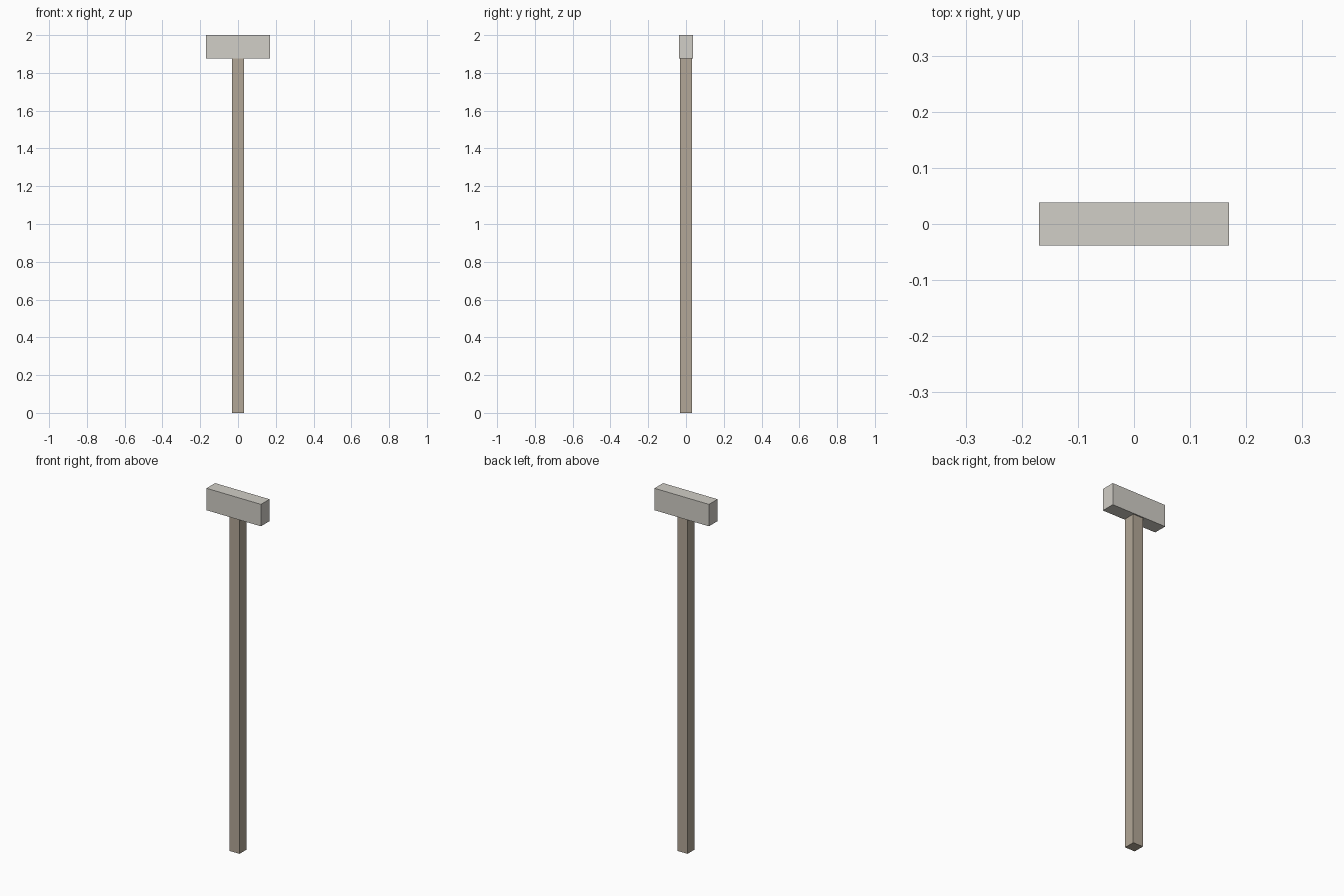
import bpy

if "Cube" in bpy.data.objects:
    bpy.data.objects.remove(bpy.data.objects["Cube"])


def box(name, size, z_bottom, color):
    """Axis-aligned box centred on x = y = 0, resting on z_bottom."""
    bpy.ops.mesh.primitive_cube_add(size=1, location=(0, 0, z_bottom + size[2] / 2))
    obj = bpy.context.object
    obj.name = name
    obj.scale = size
    bpy.ops.object.transform_apply(location=False, rotation=False, scale=True)
    mat = bpy.data.materials.new(name + "_material")
    mat.diffuse_color = (*color, 1)
    mat.use_nodes = True
    mat.node_tree.nodes["Principled BSDF"].inputs["Base Color"].default_value = mat.diffuse_color
    obj.data.materials.append(mat)
    return obj


HANDLE_TOP = 1.877

# Square wooden handle
box("handle", (0.062, 0.062, HANDLE_TOP), 0, (0.45, 0.39, 0.31))

# Rectangular head sitting on the handle
box("head", (0.338, 0.076, 2 - HANDLE_TOP), HANDLE_TOP, (0.64, 0.62, 0.57))
